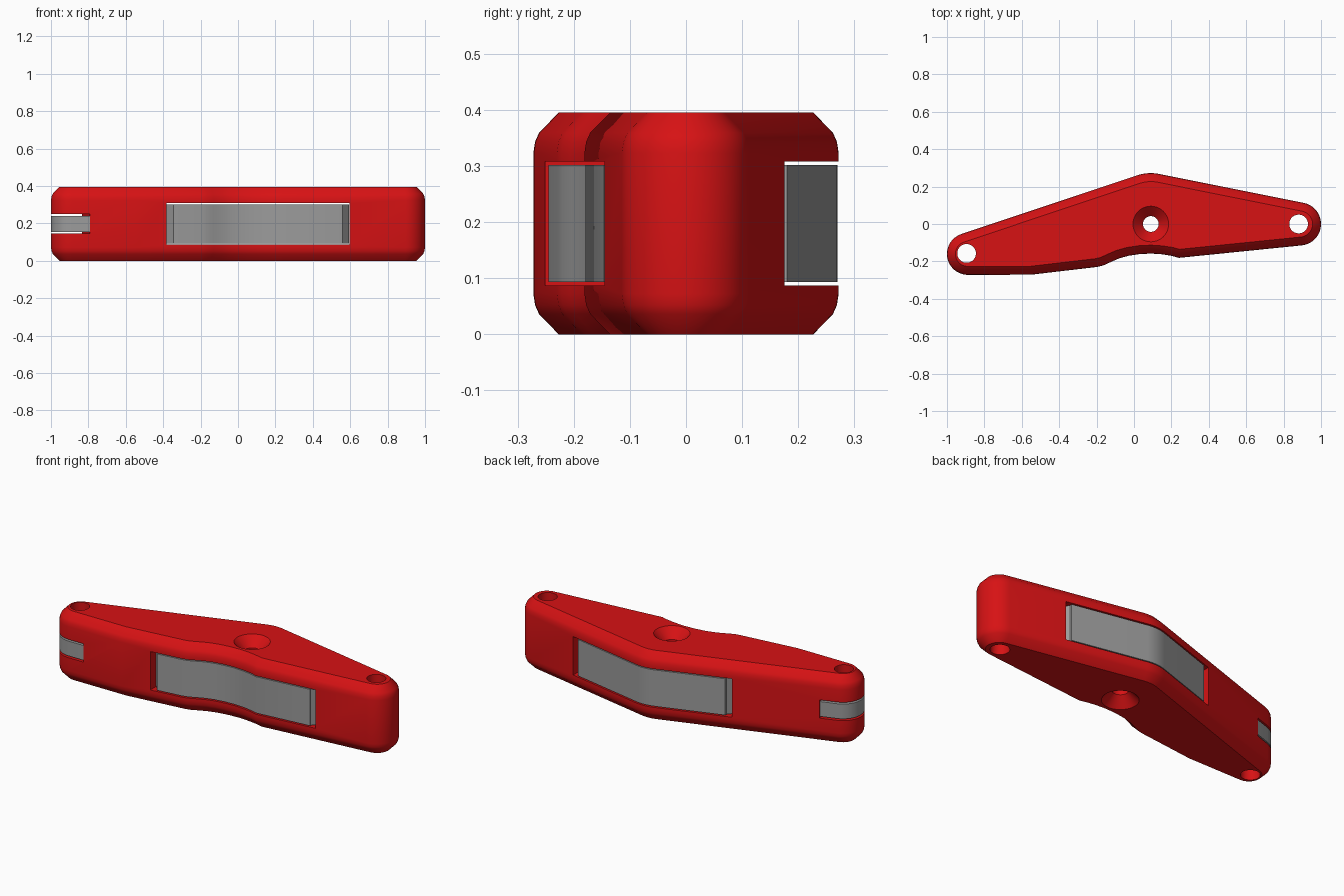
import bpy, bmesh, math
from mathutils import Vector

if "Cube" in bpy.data.objects:
    bpy.data.objects.remove(bpy.data.objects["Cube"])

H = 0.395


def material(name, rgb):
    m = bpy.data.materials.new(name)
    m.diffuse_color = (*rgb, 1)
    m.use_nodes = True
    m.node_tree.nodes["Principled BSDF"].inputs["Base Color"].default_value = m.diffuse_color
    return m


RED = material("red_shell", (0.68, 0.006, 0.007))
GREY = material("grey_insert", (0.33, 0.33, 0.33))


def arc(cx, cy, r, a0, a1, n):
    angles = [math.radians(a0 + (a1 - a0) * i / n) for i in range(n + 1)]
    return [(cx + r * math.cos(a), cy + r * math.sin(a)) for a in angles]


def circle(cx, cy, r, n=40):
    return arc(cx, cy, r, 0, 360, n)[:-1]


def inset(points, d):
    """Move a counter-clockwise outline inward by d."""
    out = []
    for i, p in enumerate(points):
        p = Vector(p)
        a = (p - Vector(points[i - 1])).normalized()
        b = (Vector(points[(i + 1) % len(points)]) - p).normalized()
        na, nb = Vector((-a.y, a.x)), Vector((-b.y, b.x))
        out.append(tuple(p + (na + nb) * d / (1 + na.dot(nb))))
    return out


def loft(name, rings):
    """Closed solid through (outline, z) rings."""
    bm = bmesh.new()
    loops = [[bm.verts.new((x, y, z)) for x, y in pts] for pts, z in rings]
    n = len(loops[0])
    for lo, hi in zip(loops, loops[1:]):
        for i in range(n):
            j = (i + 1) % n
            bm.faces.new((lo[i], lo[j], hi[j], hi[i]))
    bm.faces.new(loops[0][::-1])
    bm.faces.new(loops[-1])
    bmesh.ops.recalc_face_normals(bm, faces=bm.faces[:])
    me = bpy.data.meshes.new(name)
    bm.to_mesh(me)
    bm.free()
    ob = bpy.data.objects.new(name, me)
    bpy.context.collection.objects.link(ob)
    return ob


def prism(name, pts, z0, z1):
    return loft(name, [(pts, z0), (pts, z1)])


def activate(ob):
    bpy.ops.object.select_all(action='DESELECT')
    ob.select_set(True)
    bpy.context.view_layer.objects.active = ob


def boolean(ob, cutter, op='DIFFERENCE'):
    activate(ob)
    mod = ob.modifiers.new("cut", 'BOOLEAN')
    mod.operation, mod.solver, mod.object = op, 'EXACT', cutter
    bpy.ops.object.modifier_apply(modifier=mod.name)
    bpy.data.objects.remove(cutter)


def finish(ob, mat):
    ob.data.materials.clear()
    ob.data.materials.append(mat)
    activate(ob)
    bpy.ops.object.shade_smooth_by_angle(angle=math.radians(30))


def centre_hole():
    # Bore with a countersink at both faces
    return loft("centre_cutter", [(circle(0.09, 0, r), z) for r, z in (
        (0.105, -0.01), (0.042, 0.055), (0.042, H - 0.055), (0.105, H + 0.01))])


def end_hole(x, y):
    return prism("hole_cutter", circle(x, y, 0.05), -0.1, H + 0.1)


# Bent handle outline, counter-clockwise from the right end
outline = (arc(0.885, 0, 0.115, -84, 78.5, 20)
           + arc(0.09, 0.042, 0.23, 78.5, 109, 8)
           + arc(-0.888, -0.16, 0.112, 109, 270, 20)
           + [(-0.55, -0.271), (-0.2, -0.23), (-0.165, -0.222), (-0.13, -0.206),
              (-0.08, -0.184), (-0.03, -0.17), (0.03, -0.161), (0.09, -0.158),
              (0.15, -0.162), (0.2, -0.17), (0.24, -0.181)])

# Red shell with softened chamfers at top and bottom
half = [(0, 0.045), (0.036, 0.010), (0.052, 0.003), (0.072, 0)]
profile = half + [(H - z, d) for z, d in reversed(half)]
shell = loft("handle_shell", [(inset(outline, d), z) for z, d in profile])

# Slots through the middle and around the left end
boolean(shell, prism("slot_cutter", [(-0.382, -0.6), (0.595, -0.6),
                                     (0.595, 0.6), (-0.382, 0.6)], 0.087, 0.308))
end_slot = [(-1.3, -0.6), (-0.735, -0.6), (-0.907, 0.4), (-1.3, 0.4)]
boolean(shell, prism("end_slot_cutter", end_slot, 0.145, 0.25))
boolean(shell, end_hole(0.88, 0))
boolean(shell, end_hole(-0.895, -0.157))
boolean(shell, centre_hole())
finish(shell, RED)

# Grey core filling the middle slot, ends bevelled near both sides
core_shape = [(-0.345, -0.5), (0.56, -0.5), (0.56, -0.14), (0.594, -0.10),
              (0.594, 0.12), (0.56, 0.165), (0.56, 0.5), (-0.345, 0.5),
              (-0.345, 0.125), (-0.381, 0.08), (-0.381, -0.2), (-0.345, -0.24)]
core = prism("middle_insert", inset(outline, 0.002), 0.093, 0.302)
boolean(core, prism("core_trim", core_shape, 0, H), 'INTERSECT')
boolean(core, centre_hole())
finish(core, GREY)

# Grey tongue in the left end slot
tongue = prism("end_insert", inset(outline, 0.001), 0.155, 0.24)
boolean(tongue, prism("tongue_trim", end_slot, 0, H), 'INTERSECT')
boolean(tongue, end_hole(-0.895, -0.157))
finish(tongue, GREY)
